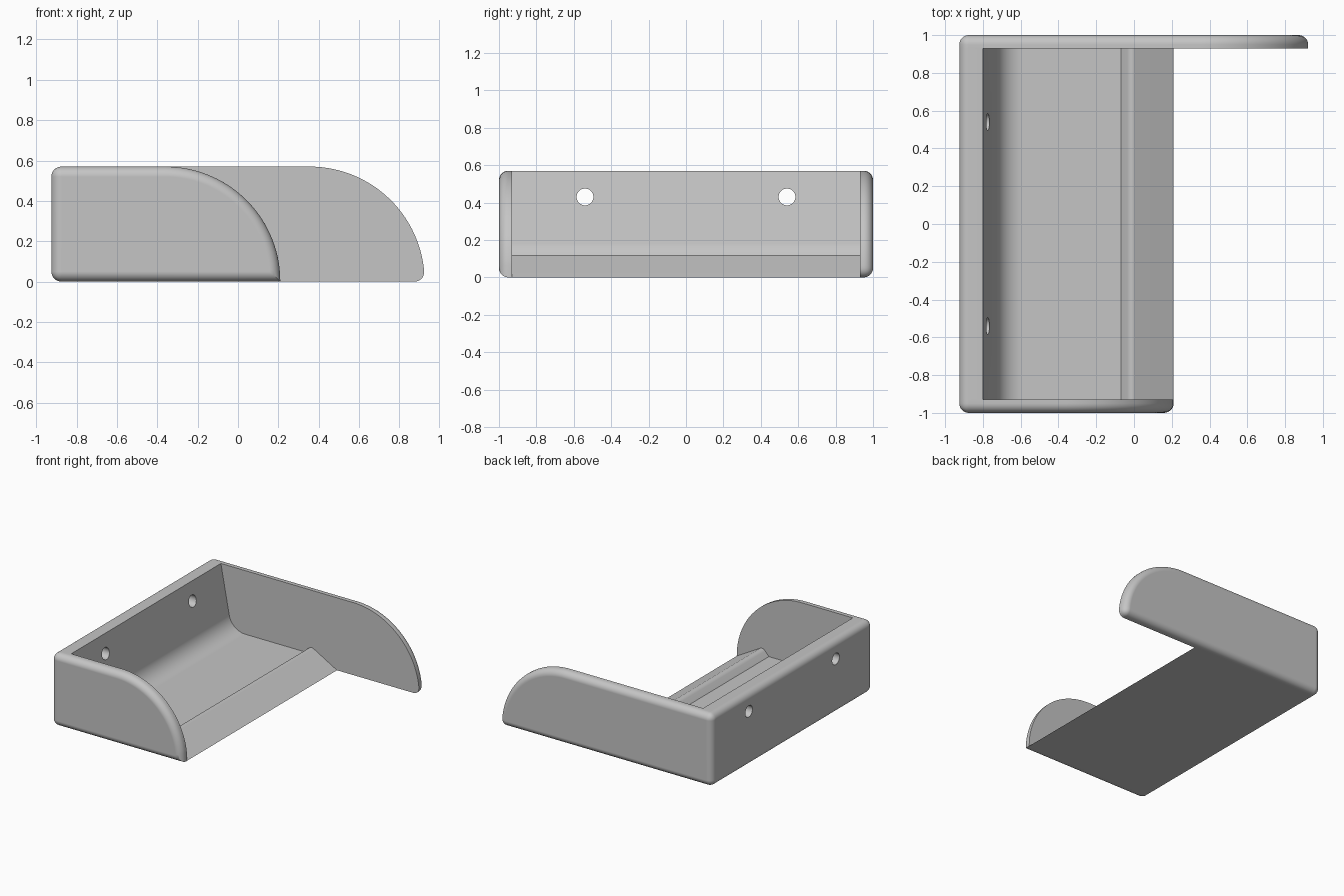
import bpy
import bmesh
from math import sin, cos, pi, radians

if "Cube" in bpy.data.objects:
    bpy.data.objects.remove(bpy.data.objects["Cube"], do_unlink=True)

BACK, HEIGHT, INNER, OUTER, ROUND = -0.925, 0.57, 0.93, 1.0, 0.05

grey = bpy.data.materials.new("plain_grey")
grey.use_nodes = True
grey.diffuse_color = (0.56, 0.56, 0.56, 1)
grey.node_tree.nodes["Principled BSDF"].inputs["Base Color"].default_value = grey.diffuse_color


def arc(cx, cz, r, start, end, steps):
    """Points on a circle in the x-z plane, angles in degrees."""
    angles = [radians(start + (end - start) * i / steps) for i in range(steps + 1)]
    return [(cx + r * cos(a), cz + r * sin(a)) for a in angles]


def prism(profile, y0, y1):
    """Extrude an x-z profile along y."""
    bm = bmesh.new()
    face = bm.faces.new([bm.verts.new((x, y0, z)) for x, z in profile])
    new = bmesh.ops.extrude_face_region(bm, geom=[face])["geom"]
    for v in new:
        if isinstance(v, bmesh.types.BMVert):
            v.co.y = y1
    bmesh.ops.recalc_face_normals(bm, faces=bm.faces[:])
    return bm


def make_object(name, bm):
    mesh = bpy.data.meshes.new(name)
    bm.to_mesh(mesh)
    bm.free()
    mesh.materials.append(grey)
    obj = bpy.data.objects.new(name, mesh)
    bpy.context.collection.objects.link(obj)
    return obj


def activate(obj):
    bpy.ops.object.select_all(action='DESELECT')
    obj.select_set(True)
    bpy.context.view_layer.objects.active = obj


def finish(obj):
    activate(obj)
    bpy.ops.object.shade_smooth_by_angle(angle=radians(30))
    weighted = obj.modifiers.new("even_shading", 'WEIGHTED_NORMAL')
    weighted.keep_sharp = True


def side_panel(name, side, tip, round_tip):
    """Quarter-round end panel with softened outer edges."""
    profile = [(BACK, 0), (tip, 0)]
    profile += arc(tip - HEIGHT, 0, HEIGHT, 6.5, 90, 28)
    profile += [(BACK, HEIGHT)]
    bm = prism(profile, side * INNER, side * OUTER)
    soft = []
    for e in bm.edges:
        a, b = (v.co for v in e.verts)
        outer = all(abs(v.co.y) > OUTER - 0.01 for v in e.verts)
        across = abs(a.y - b.y) > 0.01
        corner = a.x < BACK + 0.01 or (round_tip and a.x > 0 and a.z < 0.01)
        if outer or (across and corner):
            soft.append(e)
    bmesh.ops.bevel(bm, geom=soft, offset=ROUND, segments=7, profile=0.5,
                    affect='EDGES', clamp_overlap=False)
    bmesh.ops.recalc_face_normals(bm, faces=bm.faces[:])
    finish(make_object(name, bm))


# Tray: back wall, curved inner corner, floor and front lip in one section
section = [(0.21, 0.0)]
section += [(0.005, 0.116), (-0.01, 0.12), (-0.025, 0.117), (-0.038, 0.106)]
section += [(-0.07, 0.07)]
section += arc(-0.59, 0.21, 0.14, 270, 192, 12)
section += [(-0.80, HEIGHT)]
section += arc(BACK + ROUND, HEIGHT - ROUND, ROUND, 90, 180, 7)
section += arc(BACK + ROUND, ROUND, ROUND, 180, 270, 7)
tray = make_object("tray", prism(section, -INNER, INNER))

# Screw holes through the back wall
for y in (-0.54, 0.54):
    bpy.ops.mesh.primitive_cylinder_add(vertices=32, radius=0.045, depth=0.5,
                                        location=(-0.85, y, 0.43),
                                        rotation=(0, pi / 2, 0))
    cutter = bpy.context.object
    cutter.name = "hole_cutter"
    cutter.hide_render = True
    cut = tray.modifiers.new("screw_hole", 'BOOLEAN')
    cut.operation = 'DIFFERENCE'
    cut.solver = 'EXACT'
    cut.object = cutter
    activate(tray)
    bpy.ops.object.modifier_apply(modifier=cut.name)
    bpy.data.objects.remove(cutter, do_unlink=True)
finish(tray)

# End panels: short one in front, long one behind
side_panel("front_panel", -1, 0.21, False)
side_panel("back_panel", 1, 0.925, True)
